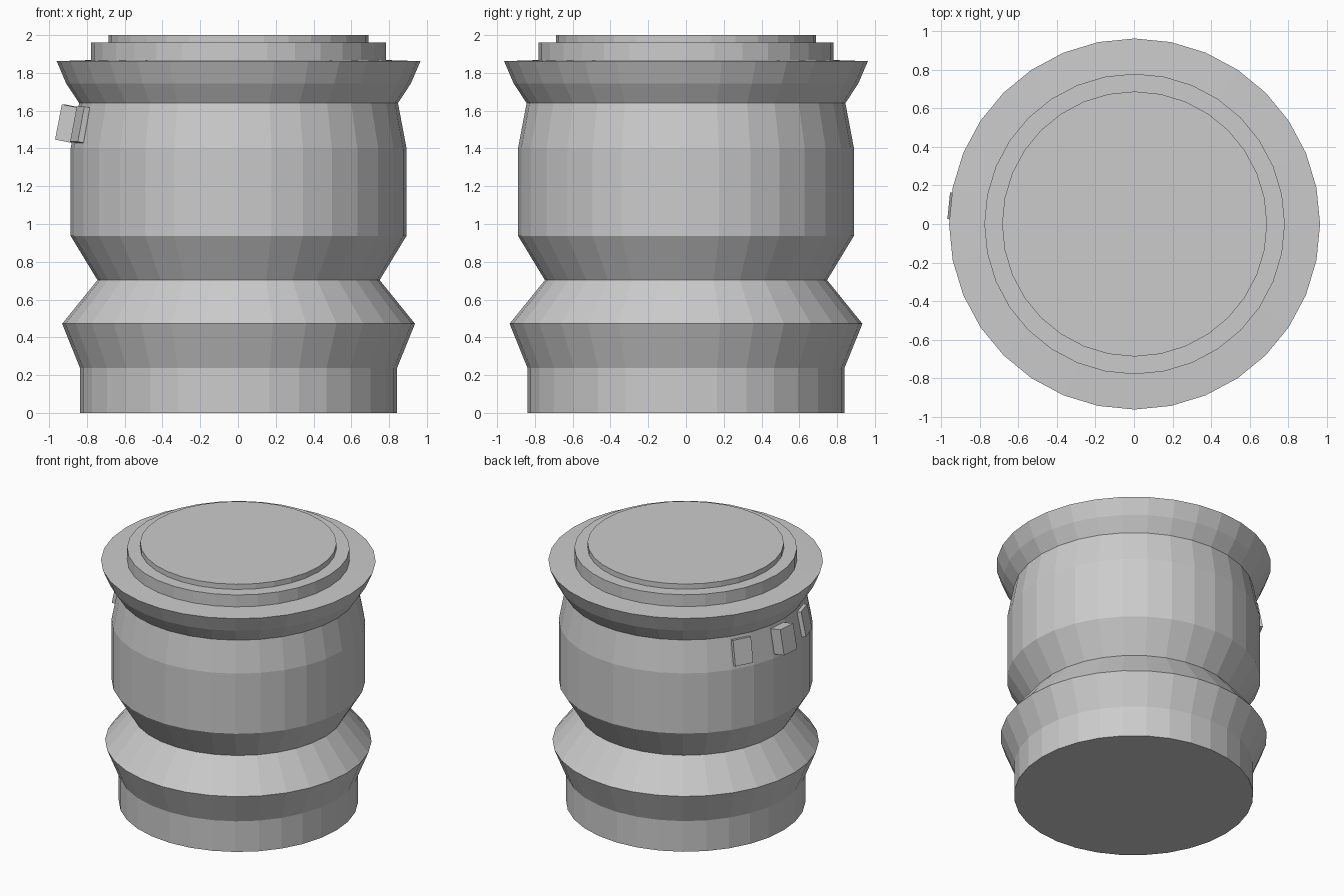
import bpy, bmesh
from math import sin, cos, radians, tau
from mathutils import Matrix

if "Cube" in bpy.data.objects:
    bpy.data.objects.remove(bpy.data.objects["Cube"])

SIDES = 32
CX = 0.003  # the round body sits slightly off centre because of the lugs


def lathe(name, profile, cap_bottom=False, cap_top=False):
    """Revolve (radius, z) points into a flat-faced shell."""
    bm = bmesh.new()
    rings = [[bm.verts.new((CX + r * cos(tau * i / SIDES), r * sin(tau * i / SIDES), z))
              for i in range(SIDES)] for r, z in profile]
    for a, b in zip(rings, rings[1:]):
        for i in range(SIDES):
            j = (i + 1) % SIDES
            bm.faces.new((a[i], a[j], b[j], b[i]))
    if cap_bottom:
        bm.faces.new(rings[0][::-1])
    if cap_top:
        bm.faces.new(rings[-1])
    finish(name, bm)


def finish(name, bm):
    mesh = bpy.data.meshes.new(name)
    bm.to_mesh(mesh)
    bm.free()
    bpy.context.collection.objects.link(bpy.data.objects.new(name, mesh))


def lug(name, angle, protrusion):
    """Small block leaning with the shoulder, standing out of it by protrusion."""
    depth = protrusion + 0.05
    bm = bmesh.new()
    bmesh.ops.create_cube(bm, size=1)
    place = (Matrix.Translation((CX, 0, 0))
             @ Matrix.Rotation(radians(angle), 4, 'Z')
             @ Matrix.Translation((0.863, 0, 1.523))
             @ Matrix.Rotation(radians(-11), 4, 'Y')
             @ Matrix.Translation((protrusion - depth / 2, 0, 0))
             @ Matrix.Diagonal((depth, 0.14, 0.19, 1)))
    bmesh.ops.transform(bm, matrix=place, verts=bm.verts)
    finish(name, bm)


# Foot, ridge, waist and shoulder
lathe("vessel_body", [(0.839, 0), (0.839, 0.237), (0.934, 0.472), (0.747, 0.703),
                      (0.889, 0.937), (0.889, 1.402), (0.844, 1.64)], cap_bottom=True)
# Flared collar with a stepped lid on top
lathe("flared_collar", [(0.844, 1.64), (0.913, 1.745), (0.963, 1.862), (0.78, 1.868)])
lathe("stepped_lid", [(0.78, 1.868), (0.78, 1.96), (0.688, 1.96), (0.688, 2.0)], cap_top=True)

# Three lugs on the left shoulder, the middle one deepest
lug("lug_back", 151.875, 0.03)
lug("lug_middle", 174.375, 0.09)
lug("lug_front", 196.875, 0.03)
